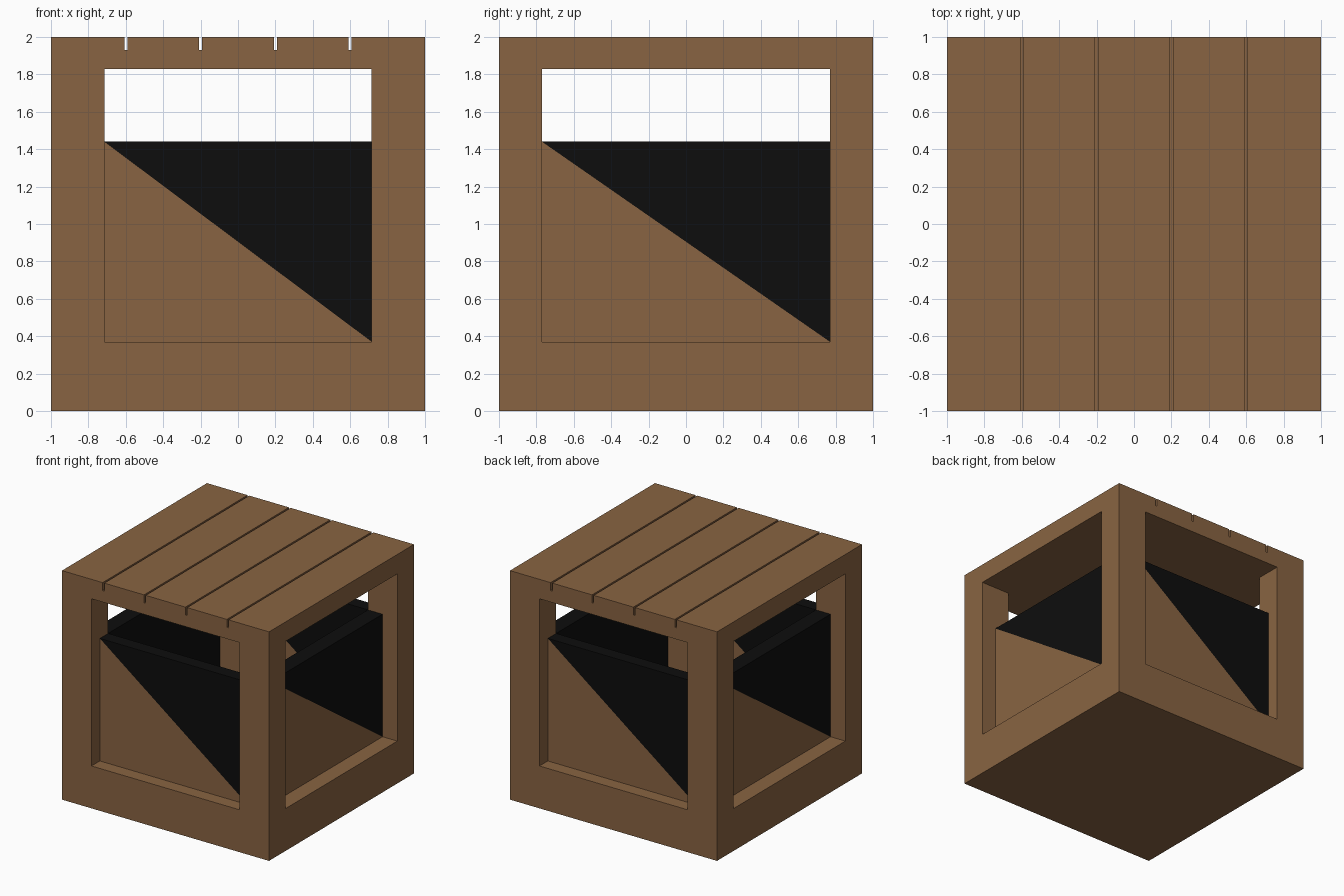
import bpy
import bmesh
from mathutils import Matrix

if "Cube" in bpy.data.objects:
    bpy.data.objects.remove(bpy.data.objects["Cube"], do_unlink=True)

# Main dimensions
OPEN_X, OPEN_Y = 0.715, 0.77      # half widths of the openings
SILL, LINTEL = 0.37, 1.83         # bottom and top of the openings
PANEL_TOP = 1.44
GROOVE_WIDTH, GROOVE_FLOOR = 0.016, 1.93


def make_material(name, color):
    mat = bpy.data.materials.new(name)
    mat.use_nodes = True
    mat.diffuse_color = color
    bsdf = mat.node_tree.nodes["Principled BSDF"]
    bsdf.inputs["Base Color"].default_value = color
    bsdf.inputs["Roughness"].default_value = 0.9
    return mat


wood = make_material("brown wood", (0.25, 0.127, 0.054, 1))
black = make_material("black", (0.004, 0.004, 0.004, 1))


def add_object(name, bm, *materials):
    mesh = bpy.data.meshes.new(name)
    bmesh.ops.recalc_face_normals(bm, faces=bm.faces)
    bm.to_mesh(mesh)
    bm.free()
    for mat in materials:
        mesh.materials.append(mat)
    obj = bpy.data.objects.new(name, mesh)
    bpy.context.collection.objects.link(obj)
    return obj


def add_box(name, low, high):
    bm = bmesh.new()
    size = [b - a for a, b in zip(low, high)]
    middle = [(a + b) / 2 for a, b in zip(low, high)]
    bmesh.ops.create_cube(bm, size=1, matrix=Matrix.Translation(middle) @ Matrix.Diagonal((*size, 1)))
    return add_object(name, bm, wood)


def cut(target, cutter):
    cutter.hide_render = True
    mod = target.modifiers.new("cut", "BOOLEAN")
    mod.operation = "DIFFERENCE"
    mod.solver = "EXACT"
    mod.object = cutter
    bpy.context.view_layer.objects.active = target
    bpy.ops.object.modifier_apply(modifier=mod.name)
    bpy.data.objects.remove(cutter, do_unlink=True)


# Crate frame: solid block, openings through both directions, grooves in the lid
frame = add_box("crate_frame", (-1, -1, 0), (1, 1, 2))
cut(frame, add_box("front_cutter", (-OPEN_X, -2, SILL), (OPEN_X, 2, LINTEL)))
cut(frame, add_box("side_cutter", (-2, -OPEN_Y, SILL), (2, OPEN_Y, LINTEL)))
for x in (-0.6, -0.2, 0.2, 0.6):
    half = GROOVE_WIDTH / 2
    cut(frame, add_box("groove_cutter", (x - half, -2, GROOVE_FLOOR), (x + half, 2, 3)))


def add_panel(name, half, inner, outer, turn):
    """Panel facing -y, both broad faces split from upper left to lower right."""
    bm = bmesh.new()

    def corners(y, side):
        # top left, bottom left, bottom right, top right as seen from that side
        return [bm.verts.new((s * side * half, y, z)) for s, z in
                ((-1, PANEL_TOP), (-1, SILL), (1, SILL), (1, PANEL_TOP))]

    front, back = corners(-outer, 1), corners(-inner, -1)
    for tl, bl, br, tr in (front, back):
        bm.faces.new((tl, bl, br)).material_index = 0
        bm.faces.new((tl, br, tr)).material_index = 1
    ftl, fbl, fbr, ftr = front
    btl, bbl, bbr, btr = back
    bm.faces.new((ftl, ftr, btl, btr)).material_index = 1   # top edge
    bm.faces.new((fbl, bbr, bbl, fbr))                      # bottom edge
    bm.faces.new((ftl, btr, bbr, fbl))                      # left edge
    bm.faces.new((ftr, fbr, bbl, btl))                      # right edge
    bm.transform(Matrix.Rotation(turn, 4, "Z"))
    return add_object(name, bm, wood, black)


# Inset panels, flush with the inside of the posts
QUARTER = 1.5707963
OUT_X, OUT_Y = (1 + OPEN_X) / 2, (1 + OPEN_Y) / 2
add_panel("front_panel", OPEN_X, OPEN_Y, OUT_Y, 0)
add_panel("left_panel", OPEN_Y, OPEN_X, OUT_X, QUARTER)
add_panel("back_panel", OPEN_X, OPEN_Y, OUT_Y, 2 * QUARTER)
add_panel("right_panel", OPEN_Y, OPEN_X, OUT_X, 3 * QUARTER)
